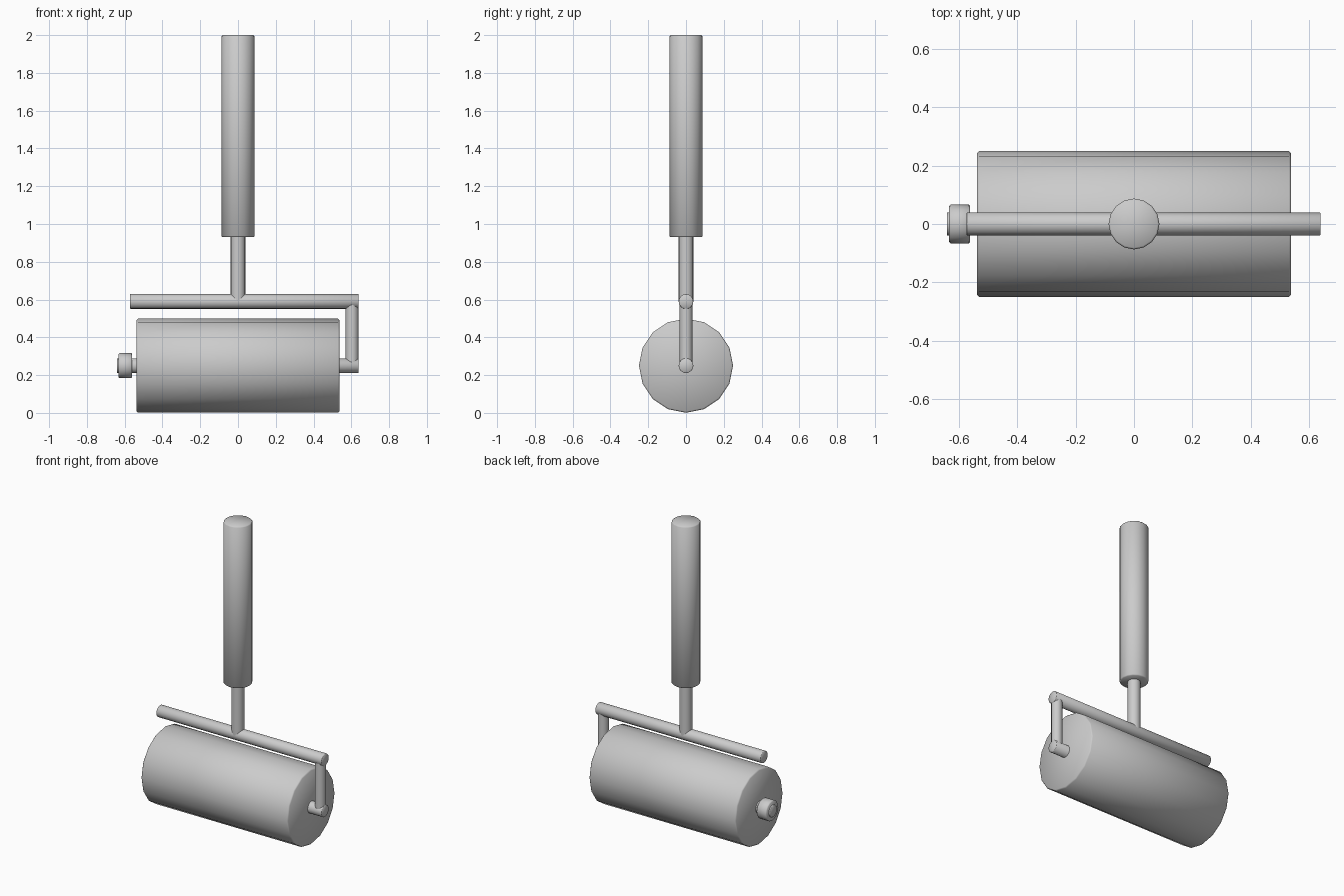
import bpy
import math

if "Cube" in bpy.data.objects:
    bpy.data.objects.remove(bpy.data.objects["Cube"])


def rod(name, radius, axis, start, end, x=0.0, z=0.0, bevel=0.0):
    """16-sided cylinder running along X or Z between start and end."""
    mid = (start + end) / 2
    along_x = axis == 'X'
    bpy.ops.mesh.primitive_cylinder_add(
        vertices=16, radius=radius, depth=end - start,
        location=(mid, 0, z) if along_x else (x, 0, mid),
        rotation=(0, math.pi / 2, 0) if along_x else (0, 0, 0))
    ob = bpy.context.object
    ob.name = name
    bpy.ops.object.transform_apply(location=False, rotation=True, scale=True)
    if bevel:
        mod = ob.modifiers.new("edge_chamfer", 'BEVEL')
        mod.width = bevel
        mod.segments = 1
        mod.limit_method = 'ANGLE'
        mod.angle_limit = math.radians(60)
        bpy.ops.object.modifier_apply(modifier=mod.name)
    bpy.ops.object.shade_smooth_by_angle(angle=math.radians(50))
    return ob


AXLE_Z, BAR_Z = 0.25, 0.59

# Roller drum, its axle and the end nut
rod("roller", 0.249, 'X', -0.537, 0.537, z=AXLE_Z, bevel=0.007)
rod("axle", 0.039, 'X', -0.64, 0.638, z=AXLE_Z, bevel=0.002)
rod("axle_nut", 0.066, 'X', -0.633, -0.56, z=AXLE_Z, bevel=0.005)

# Frame: side arm, cross bar and stem
rod("side_arm", 0.034, 'Z', AXLE_Z, BAR_Z, x=0.604)
rod("cross_bar", 0.039, 'X', -0.572, 0.638, z=BAR_Z, bevel=0.002)
rod("stem", 0.039, 'Z', BAR_Z, 0.95)

# Handle grip
rod("handle", 0.087, 'Z', 0.93, 2.0, bevel=0.006)
